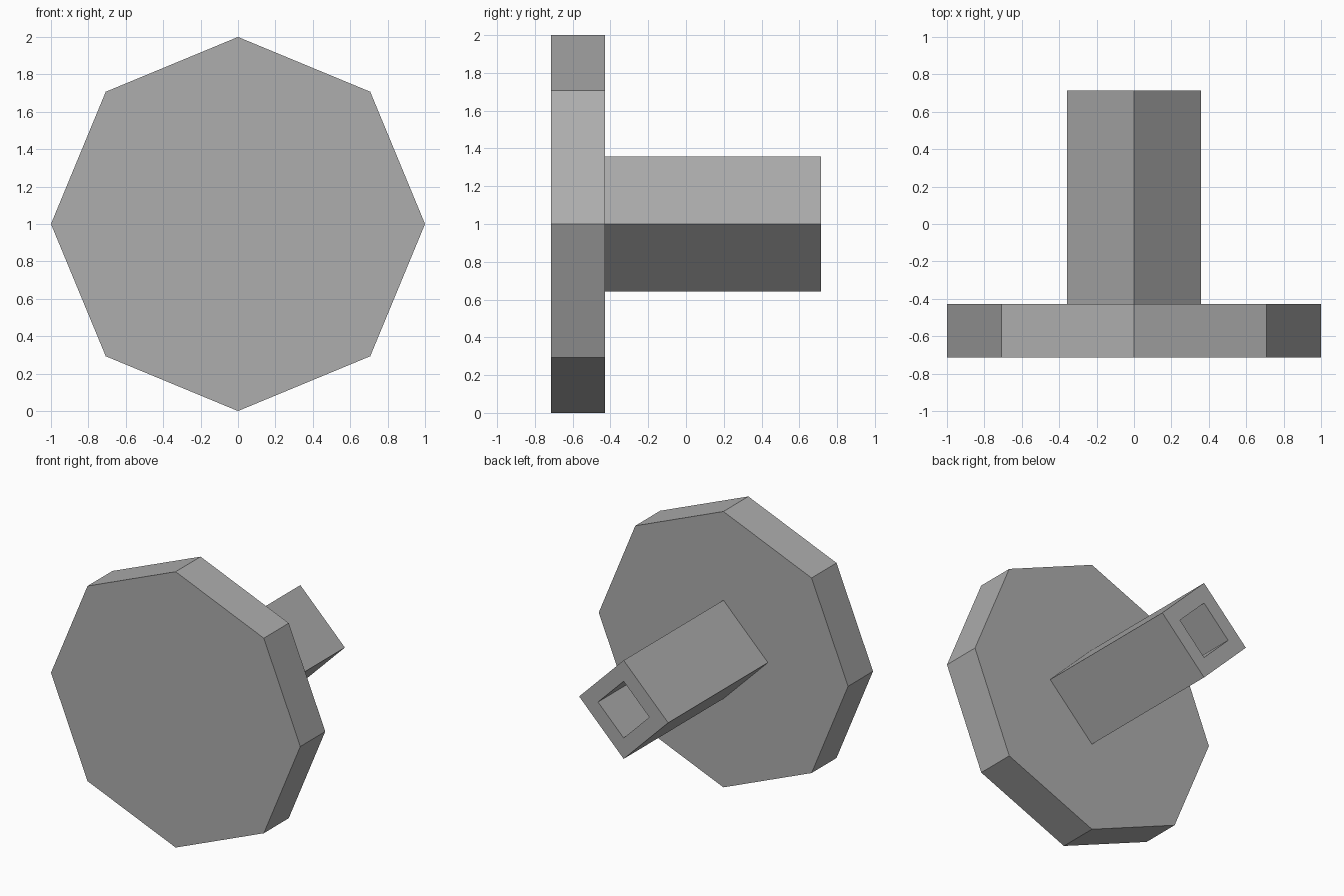
import bpy, bmesh
from math import radians, cos
from mathutils import Matrix, Vector

cube = bpy.data.objects.get("Cube")
if cube:
    bpy.data.objects.remove(cube, do_unlink=True)

grey = bpy.data.materials.new("plain grey")
grey.use_nodes = True
colour = (0.42, 0.42, 0.42, 1)
grey.diffuse_color = colour
grey.node_tree.nodes["Principled BSDF"].inputs["Base Color"].default_value = colour

UNIT = 1 / 7
FRONT, BACK = -5 * UNIT, 5 * UNIT
DISC_BACK = FRONT + 2 * UNIT


def prism(sides, radius, y0, y1):
    """Flat-sided prism along y with a corner pointing straight up."""
    bm = bmesh.new()
    place = Matrix.Translation((0, (y0 + y1) / 2, 1)) @ Matrix.Rotation(radians(90), 4, "X")
    bmesh.ops.create_cone(bm, cap_ends=True, segments=sides, radius1=radius,
                          radius2=radius, depth=y1 - y0, matrix=place)
    bmesh.ops.recalc_face_normals(bm, faces=bm.faces)
    return bm


def finish(bm, name):
    mesh = bpy.data.meshes.new(name)
    bm.to_mesh(mesh)
    bm.free()
    mesh.materials.append(grey)
    obj = bpy.data.objects.new(name, mesh)
    bpy.context.collection.objects.link(obj)


# Octagonal disc
finish(prism(8, 7 * UNIT, FRONT, DISC_BACK), "disc")

# Square stem, seated slightly into the disc
stem = prism(4, 2.5 * UNIT, DISC_BACK - 0.05, BACK)
stem.faces.ensure_lookup_table()
end = max(stem.faces, key=lambda f: f.calc_center_median().y)

# Square socket running down the stem to the disc
bmesh.ops.inset_region(stem, faces=[end], thickness=1.5 * UNIT * cos(radians(45)))
floor = bmesh.ops.extrude_discrete_faces(stem, faces=[end])["faces"][0]
bmesh.ops.translate(stem, verts=floor.verts, vec=Vector((0, DISC_BACK + 0.005 - BACK, 0)))
finish(stem, "stem")
